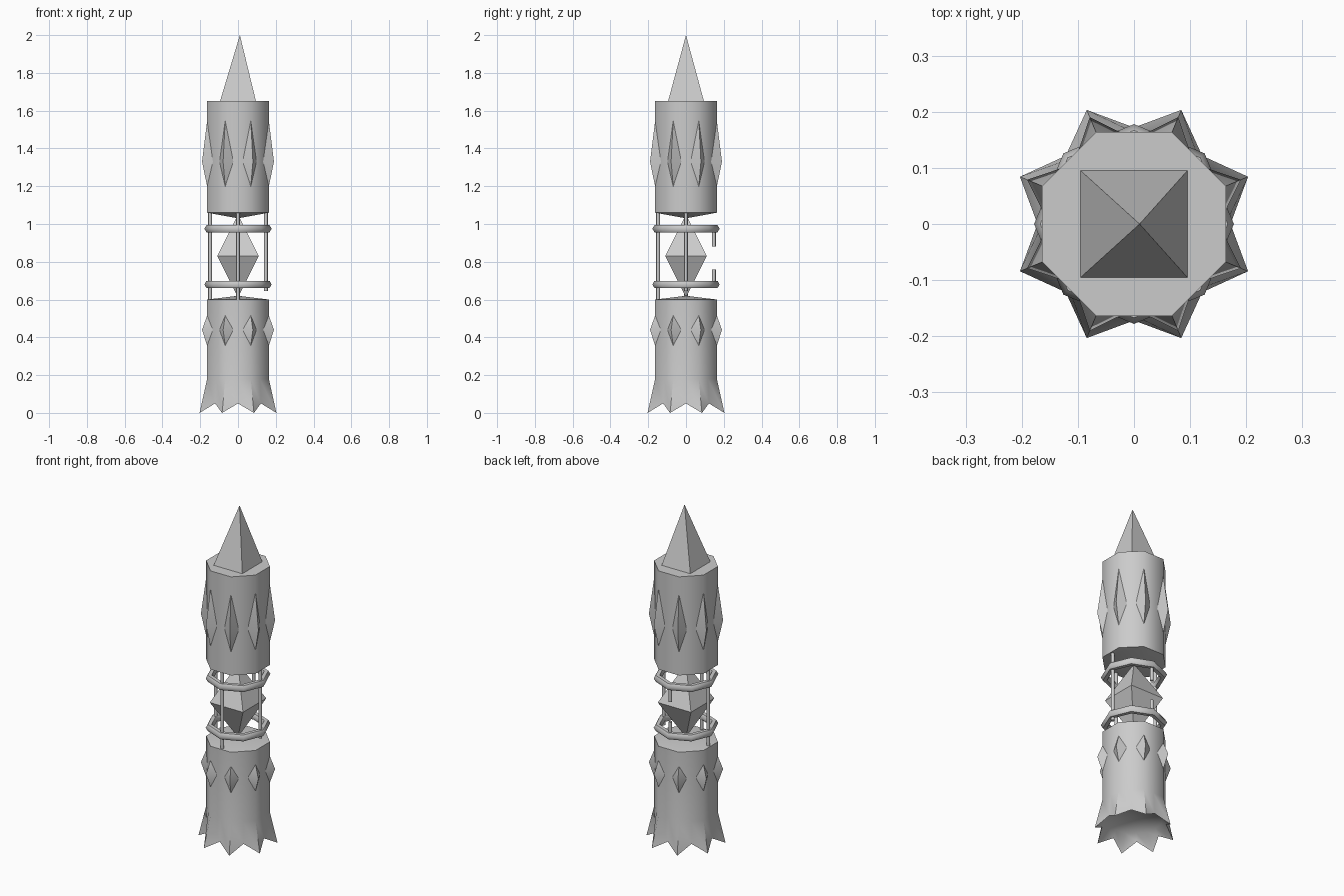
import bpy, bmesh
from math import cos, sin, pi, radians

if "Cube" in bpy.data.objects:
    bpy.data.objects.remove(bpy.data.objects["Cube"])

R = 0.177  # octagon corner radius, flats face the axes
M = R * cos(pi / 8)


def finish(bm, name, angle=None):
    bmesh.ops.recalc_face_normals(bm, faces=bm.faces)
    me = bpy.data.meshes.new(name)
    bm.to_mesh(me)
    bm.free()
    ob = bpy.data.objects.new(name, me)
    bpy.context.collection.objects.link(ob)
    if angle:
        bpy.ops.object.select_all(action='DESELECT')
        ob.select_set(True)
        bpy.context.view_layer.objects.active = ob
        bpy.ops.object.shade_smooth_by_angle(angle=radians(angle))
    return ob


def loft(name, start, rings, end, angle=60):
    """16 points per ring: (corner radius, corner z, middle radius, middle z)."""
    bm = bmesh.new()
    loops = []
    for rc, zc, rm, zm in rings:
        loop = []
        for i in range(16):
            a = i * pi / 8
            r, z = (rc, zc) if i % 2 else (rm, zm)
            loop.append(bm.verts.new((r * cos(a), r * sin(a), z)))
        loops.append(loop)
    for a, b in zip(loops, loops[1:]):
        for i in range(16):
            j = (i + 1) % 16
            bm.faces.new((a[i], a[j], b[j], b[i]))
    for z, loop in ((start, loops[0]), (end, loops[-1])):
        c = bm.verts.new((0, 0, z))
        for i in range(16):
            bm.faces.new((c, loop[i], loop[(i + 1) % 16]))
    return finish(bm, name, angle)


def corner_studs(name, z_top, z_mid, z_bot, r_out, half):
    """A pointed wedge on each of the eight corners."""
    bm = bmesh.new()
    for k in range(8):
        a = (k + 0.5) * pi / 4

        def v(r, t, z):
            return bm.verts.new((r * cos(a) - t * sin(a), r * sin(a) + t * cos(a), z))
        top, bot = v(R - 0.002, 0, z_top), v(R - 0.002, 0, z_bot)
        out, back = v(r_out, 0, z_mid), v(R - 0.04, 0, z_mid)
        s1, s2 = v(R - half * 0.414, half, z_mid), v(R - half * 0.414, -half, z_mid)
        ring = (out, s1, back, s2)
        for i in range(4):
            bm.faces.new((top, ring[i], ring[(i + 1) % 4]))
            bm.faces.new((bot, ring[i], ring[(i + 1) % 4]))
    return finish(bm, name, 60)


def pyramid(bm, half, z, tip, tip_x=0):
    c = [bm.verts.new((x * half, y * half, z)) for x, y in ((1, 1), (-1, 1), (-1, -1), (1, -1))]
    t = bm.verts.new((tip_x, 0, tip))
    for i in range(4):
        bm.faces.new((c[i], c[(i + 1) % 4], t))


# Lower body with flared, toothed and hollow foot
loft("lower_body", 0.62,
     [(R, 0.60, M, 0.60), (R, 0.18, M, 0.18), (0.22, 0.0, 0.172, 0.05),
      (0.155, 0.09, 0.15, 0.09)], 0.11)
corner_studs("lower_studs", 0.52, 0.44, 0.35, 0.206, 0.04)

# Upper body with shallow cone underneath
loft("upper_body", 1.65, [(R, 1.65, M, 1.65), (R, 1.06, M, 1.06)], 1.03)
corner_studs("upper_studs", 1.56, 1.33, 1.19, 0.206, 0.04)

# Four-sided nose
bm = bmesh.new()
pyramid(bm, 0.095, 1.65, 2.0, 0.01)
finish(bm, "nose_spike")

# Four-sided crystal in the open middle
bm = bmesh.new()
pyramid(bm, 0.11, 0.83, 1.05)
pyramid(bm, 0.11, 0.83, 0.61)
bmesh.ops.remove_doubles(bm, verts=bm.verts, dist=0.001)
finish(bm, "crystal")

# Octagonal hoops
for name, z in (("lower_hoop", 0.68), ("upper_hoop", 0.975)):
    bpy.ops.mesh.primitive_torus_add(major_segments=8, minor_segments=6, major_radius=0.156,
                                     minor_radius=0.022, location=(0, 0, z))
    bpy.context.object.name = name
    bpy.ops.object.shade_smooth_by_angle(angle=radians(61))

# Cage rods, the rear one is broken
for name, x, y, z0, z1 in (("left_rod", -1, 0, 0.6, 1.07), ("right_rod", 1, 0, 0.645, 1.07),
                           ("front_rod", 0, -1, 0.6, 1.07), ("rear_rod_top", 0, 1, 0.88, 0.97),
                           ("rear_rod_bottom", 0, 1, 0.67, 0.76)):
    bpy.ops.mesh.primitive_cylinder_add(vertices=8, radius=0.01, depth=z1 - z0,
                                        location=(x * 0.148, y * 0.148, (z0 + z1) / 2))
    bpy.context.object.name = name
    bpy.ops.object.shade_smooth_by_angle(angle=radians(50))
